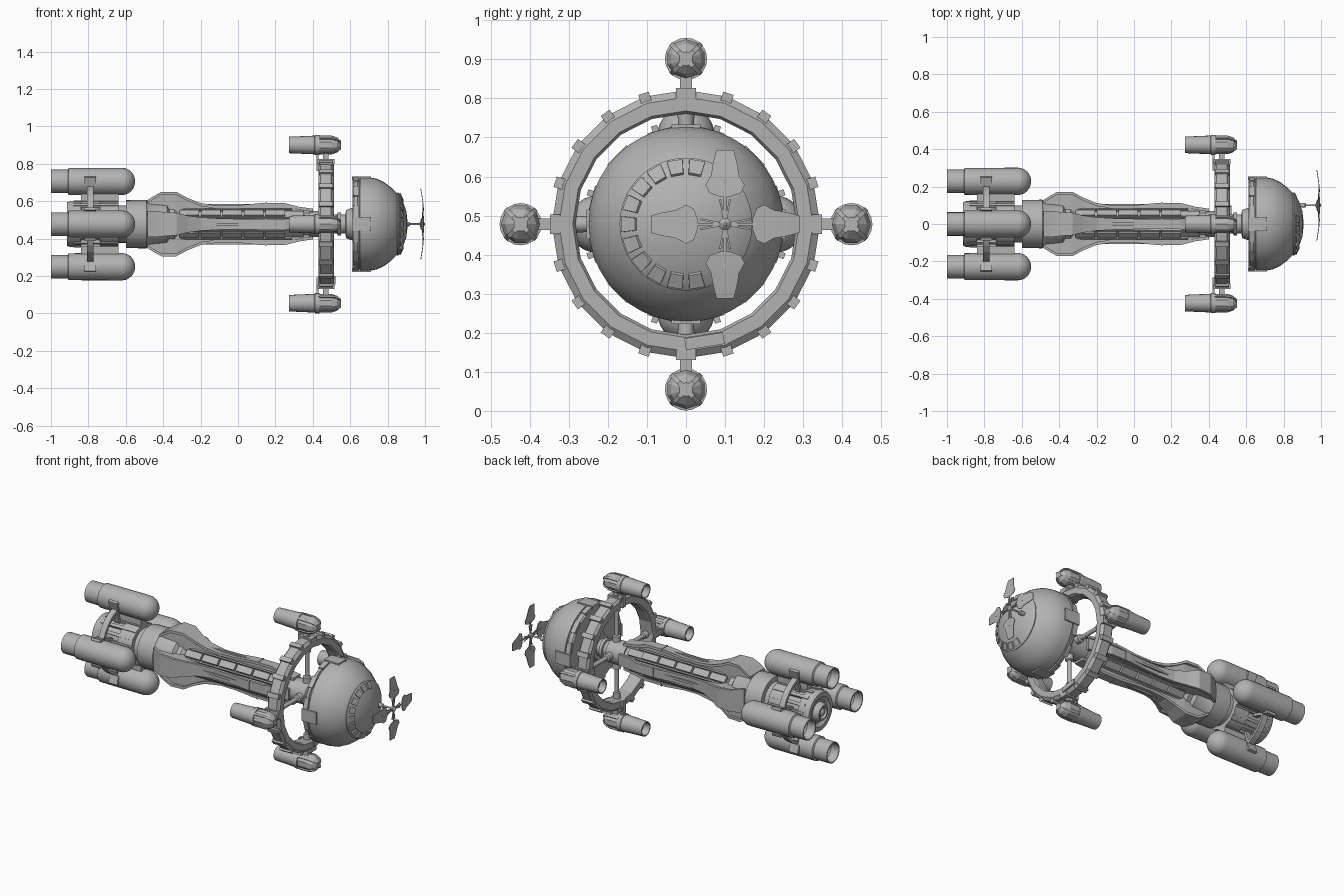
import bpy, bmesh, math
from mathutils import Matrix, Vector

default = bpy.data.objects.get("Cube")
if default:
    bpy.data.objects.remove(default, do_unlink=True)

AXIS_Z = 0.478
QUARTERS = [k * math.pi / 2 for k in range(4)]
DIAGONALS = [a + math.pi / 4 for a in QUARTERS]

hull = bpy.data.materials.new("hull_grey")
hull.use_nodes = True
hull.diffuse_color = (0.45, 0.45, 0.45, 1)
hull.node_tree.nodes["Principled BSDF"].inputs["Base Color"].default_value = hull.diffuse_color


def spin(angle):
    """Rotation about the ship's long axis; local z is the radial direction."""
    return Matrix.Rotation(angle, 4, 'X')


def finish(name, bm, smooth=True):
    """Turn the mesh into an object on the ship's axis."""
    bmesh.ops.recalc_face_normals(bm, faces=bm.faces)
    mesh = bpy.data.meshes.new(name)
    bm.to_mesh(mesh)
    bm.free()
    mesh.materials.append(hull)
    for p in mesh.polygons:
        p.use_smooth = smooth
    if smooth:
        mesh.set_sharp_from_angle(angle=math.radians(32))
    ob = bpy.data.objects.new(name, mesh)
    ob.location.z = AXIS_Z
    bpy.context.collection.objects.link(ob)
    return ob


def loft(bm, loops, closed=False):
    """Skin a row of equal point loops, capping the ends unless closed."""
    rows = [[bm.verts.new(p) for p in loop] for loop in loops]
    n = len(rows[0])
    for a, b in zip(rows, rows[1:] + rows[:1] if closed else rows[1:]):
        for i in range(n):
            j = (i + 1) % n
            bm.faces.new((a[i], a[j], b[j], b[i]))
    if not closed:
        bm.faces.new(rows[0])
        bm.faces.new(rows[-1])


def lathe(bm, profile, sides=32, m=Matrix(), phase=0.0, closed=False):
    """Revolve (x, radius) points about the local x axis."""
    turns = [phase + math.tau * i / sides for i in range(sides)]
    loft(bm, [[m @ Vector((x, r * math.sin(t), r * math.cos(t))) for t in turns]
              for x, r in profile], closed)


def box(bm, x, r, size, m=Matrix(), y=0.0):
    bmesh.ops.create_cube(bm, size=1, matrix=m @ Matrix.Translation((x, y, r))
                          @ Matrix.Diagonal((*size, 1)))


def lathed(name, profile, **kw):
    bm = bmesh.new()
    lathe(bm, profile, **kw)
    return finish(name, bm)


# command dome at the nose
DOME = [(0.70, 0.25), (0.74, 0.243), (0.78, 0.225), (0.82, 0.195), (0.85, 0.165),
        (0.875, 0.125), (0.895, 0.07), (0.902, 0.01)]
lathed("command_dome", [(0.612, 0.05), (0.612, 0.235), (0.62, 0.245), (0.64, 0.25),
                        (0.642, 0.242), (0.65, 0.242), (0.652, 0.25)] + DOME, sides=40)
lathed("dome_cap", [(0.84, 0.16), (0.856, 0.17), (0.862, 0.163), (0.88, 0.125),
                    (0.9, 0.07), (0.907, 0.01)], sides=40)

# raised plates around the dome base
bm = bmesh.new()
for a in QUARTERS:
    box(bm, 0.66, 0.245, (0.1, 0.075, 0.02), spin(a))
for i in range(12):
    box(bm, 0.63, 0.243, (0.03, 0.07, 0.014), spin(math.tau * (i + 0.5) / 12))
finish("dome_plates", bm, False)

# window plates on the left and lower part of the dome cap
bm = bmesh.new()
for i in range(11):
    m = spin(math.radians(-10 + 20 * i))
    loft(bm, [[m @ Vector((x + d, s * w, r + d)) for x, r, w in
               ((0.863, 0.161, 0.02), (0.88, 0.126, 0.016)) for s in
               ((1, -1) if r > 0.15 else (-1, 1))] for d in (0.0, 0.005)])
finish("dome_windows", bm, False)

# antenna: mast, hub, four arms and four curved blades
bm = bmesh.new()
offset = Matrix.Translation((0, 0.1, 0))
lathe(bm, [(0.86, 0.014), (0.915, 0.012), (0.92, 0.005), (0.97, 0.005), (0.975, 0.016),
           (0.99, 0.016), (1.0, 0.004)], 12, offset)
BLADE = [(0.07, 0.012), (0.08, 0.04), (0.10, 0.05), (0.125, 0.036), (0.16, 0.03), (0.19, 0.022)]
for a in QUARTERS:
    m = offset @ spin(a)
    box(bm, 0.989, 0.06, (0.006, 0.007, 0.11), m)
    for s in (-1, 1):
        box(bm, 0.986, 0.04, (0.005, 0.005, 0.05), m @ spin(0.2 * s))
    loft(bm, [[m @ Vector((0.997 - 0.5 * u * u + dx, s * w, u)) for s, dx in
               ((-1, 0), (1, 0), (1, -0.004), (-1, -0.004))] for u, w in BLADE])
finish("antenna", bm, False)

# neck between dome and body
lathed("neck", [(0.38, 0.07), (0.50, 0.07), (0.51, 0.05), (0.53, 0.05), (0.532, 0.062),
                (0.55, 0.062), (0.552, 0.05), (0.575, 0.05), (0.577, 0.075), (0.62, 0.09)])

# ring frame with ribs, spokes and pod arms
bm = bmesh.new()
lathe(bm, [(0.43, 0.29), (0.43, 0.33), (0.442, 0.343), (0.498, 0.343), (0.512, 0.325),
           (0.512, 0.29), (0.50, 0.283), (0.442, 0.283)], 20, closed=True)
for i in range(20):
    if i % 5:
        box(bm, 0.47, 0.337, (0.075, 0.028, 0.03), spin(math.tau * i / 20))
box(bm, 0.51, -0.303, (0.02, 0.1, 0.03), spin(0.157))
for a in QUARTERS:
    m = spin(a)
    box(bm, 0.47, 0.335, (0.09, 0.05, 0.026), m)
    box(bm, 0.47, 0.36, (0.03, 0.03, 0.06), m)
    box(bm, 0.425, 0.345, (0.012, 0.03, 0.12), m)
finish("ring_frame", bm, False)

bm = bmesh.new()
for a in QUARTERS:
    m = spin(a) @ Matrix.Translation((0.47, 0, 0)) @ Matrix.Rotation(-math.pi / 2, 4, 'Y')
    lathe(bm, [(0.06, 0.024), (0.1, 0.024), (0.105, 0.013), (0.245, 0.013), (0.25, 0.02),
               (0.29, 0.022)], 12, m)
finish("ring_spokes", bm)

# four outer pods with hollow tails and ribbed noses
bm = bmesh.new()
noses = bmesh.new()
for a in QUARTERS:
    m = spin(a) @ Matrix.Translation((0, 0, 0.423))
    lathe(bm, [(0.31, 0.03), (0.272, 0.038), (0.272, 0.044), (0.41, 0.05), (0.412, 0.054),
               (0.435, 0.054), (0.437, 0.046)], 20, m)
    lathe(noses, [(0.43, 0.05), (0.50, 0.05), (0.53, 0.04), (0.55, 0.018)], 10, m)
    for b in DIAGONALS:
        n = m @ spin(b)
        loft(noses, [[n @ Vector((x, s * 0.006, r + d)) for s, d in
                      ((-1, 0), (1, 0), (1, -0.02), (-1, -0.02))]
                     for x, r in ((0.43, 0.055), (0.505, 0.054), (0.535, 0.043), (0.55, 0.026))])
finish("pods", bm)
finish("pod_noses", noses, False)

# octagonal body core
lathed("body_core", [(-0.50, 0.1), (-0.34, 0.095), (-0.32, 0.075), (0.28, 0.075),
                     (0.30, 0.065), (0.42, 0.065)], sides=8, phase=math.pi / 8)

# panel strips and pipes along the diagonal troughs
bm = bmesh.new()
for a in DIAGONALS:
    m = spin(a)
    for i in range(5):
        box(bm, -0.26 + 0.115 * i, 0.078, (0.104, 0.04, 0.018), m)
    for s in (-1, 1):
        box(bm, -0.02, 0.074, (0.62, 0.008, 0.02), m, s * 0.03)
    box(bm, 0.3, 0.07, (0.1, 0.04, 0.018), m)
finish("body_panels", bm, False)

# four wavy spines: outer plate carried on a narrower web (x, radius, half width)
SPINE = [(-0.485, 0.128, 0.07), (-0.45, 0.15, 0.07), (-0.41, 0.172, 0.066), (-0.33, 0.172, 0.06),
         (-0.27, 0.14, 0.045), (-0.20, 0.112, 0.036), (-0.1, 0.098, 0.03), (0.0, 0.1, 0.028),
         (0.12, 0.112, 0.028), (0.25, 0.112, 0.028), (0.33, 0.092, 0.034), (0.40, 0.082, 0.034)]
bm = bmesh.new()
for a in QUARTERS:
    m = spin(a)
    for shrink, top, depth in ((1, 0, 0.016), (0.75, 0.01, 0.14)):
        loft(bm, [[m @ Vector((x, s * w * shrink, max(r - d, 0.04))) for s, d in
                   ((-1, top), (1, top), (1, depth), (-1, depth))] for x, r, w in SPINE])
    box(bm, -0.08, 0.1, (0.5, 0.014, 0.016), m)
    box(bm, 0.15, 0.108, (0.012, 0.06, 0.014), m)
finish("body_spines", bm, False)

# stepped drive section and tail nozzle
lathed("drive_section", [(-0.90, 0.07), (-0.915, 0.09), (-0.915, 0.115), (-0.90, 0.122),
                         (-0.84, 0.122), (-0.838, 0.108), (-0.74, 0.108), (-0.738, 0.122),
                         (-0.64, 0.122), (-0.638, 0.1), (-0.60, 0.1), (-0.598, 0.128),
                         (-0.49, 0.13), (-0.48, 0.122), (-0.38, 0.11), (-0.36, 0.08)], sides=36)
lathed("tail_nozzle", [(-0.88, 0.06), (-0.92, 0.055), (-0.935, 0.045), (-0.935, 0.035),
                       (-0.915, 0.03), (-0.93, 0.02), (-0.937, 0.008)], sides=24)

# ribs around the drive section
bm = bmesh.new()
for i in range(16):
    box(bm, -0.76, 0.117, (0.24, 0.018, 0.018), spin(math.tau * (i + 0.5) / 16))
for a in QUARTERS:
    box(bm, -0.74, 0.135, (0.2, 0.05, 0.06), spin(a))
finish("drive_ribs", bm, False)

# four engine tanks with hollow nozzles and round noses
bm = bmesh.new()
nose = [(-0.62 + 0.07 * math.sin(t), 0.073 * math.cos(t))
        for t in [math.radians(15 * i) for i in range(6)]]
for a in QUARTERS:
    lathe(bm, [(-0.93, 0.03), (-0.95, 0.05), (-1.0, 0.056), (-1.0, 0.063), (-0.91, 0.063),
               (-0.905, 0.072)] + nose + [(-0.55, 0.006)], 28,
          spin(a) @ Matrix.Translation((0, 0, 0.228)))
finish("engine_tanks", bm)

# curved brackets linking neighbouring tanks, with radial struts and clamps
bm = bmesh.new()
for a in DIAGONALS:
    arc = [a + math.radians(d) for d in range(-36, 37, 12)]
    loft(bm, [[spin(t) @ Vector((-0.79 + dx, 0, r)) for dx, r in
               ((-0.018, 0.195), (0.018, 0.195), (0.018, 0.212), (-0.018, 0.212))] for t in arc])
    for s in (-1, 1):
        m = spin(a + s * math.radians(27))
        box(bm, -0.79, 0.24, (0.06, 0.016, 0.05), m)
        box(bm, -0.79, 0.16, (0.03, 0.016, 0.09), m)
finish("tank_brackets", bm, False)
